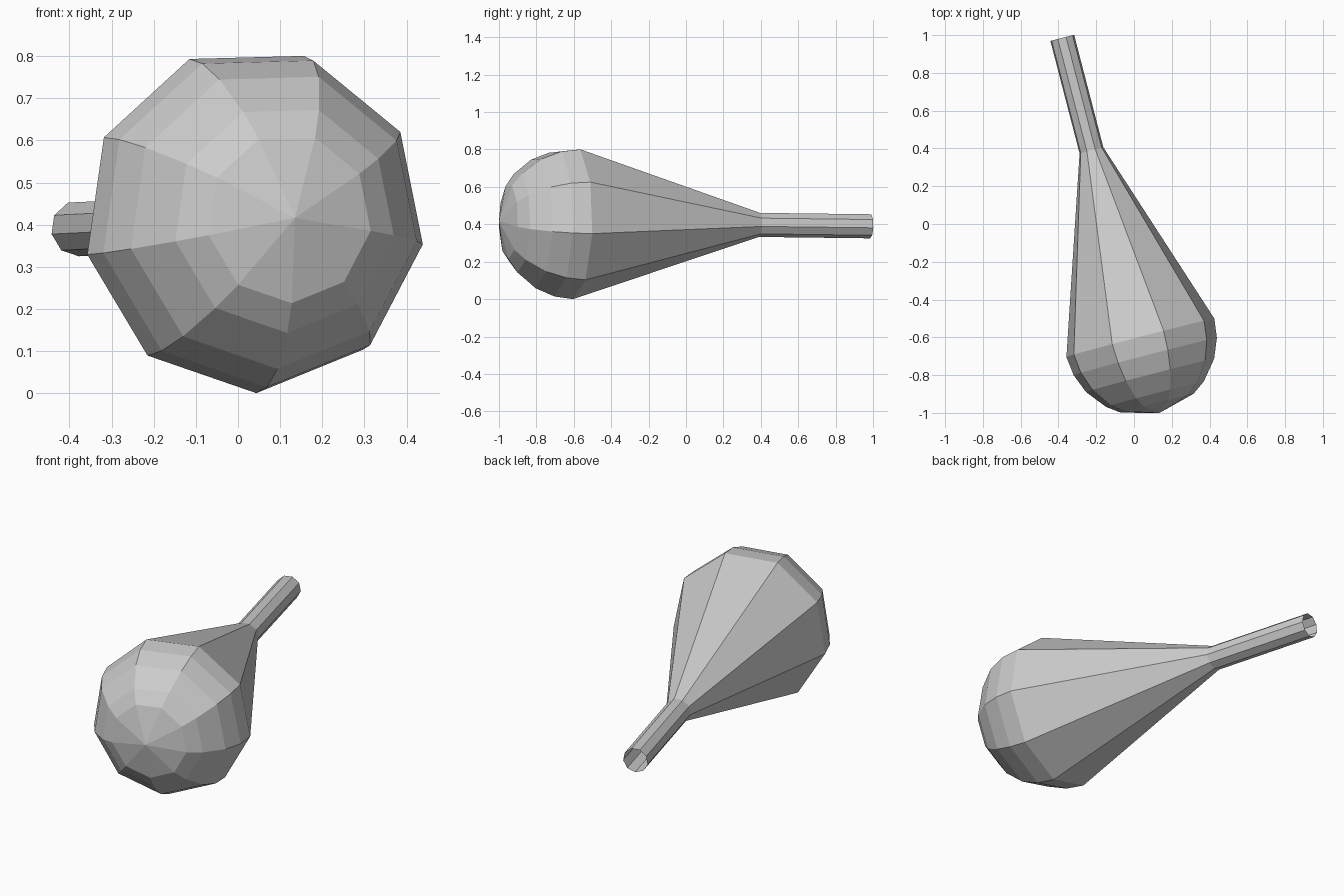
import bpy, bmesh, math
from mathutils import Vector

if "Cube" in bpy.data.objects:
    bpy.data.objects.remove(bpy.data.objects["Cube"])

SIDES = 9
PHASE = math.radians(271.5)
R = 0.411                       # radius of the round end

# Axis of the body, from the round tip to the open neck
tip = Vector((0.135, -1.0, 0.415))
end = Vector((-0.38, 0.985, 0.39))
axis = (end - tip).normalized()
length = (end - tip).length
side = axis.cross(Vector((0, 0, 1))).normalized()
up = side.cross(axis)

# Profile as (distance along axis, radius): hemisphere, cone, neck
profile = [(t, math.sqrt(R * R - (R - t) ** 2))
           for t in (0.053, R / 4, R / 2, 3 * R / 4, R)]
profile += [(1.436, 0.066), (length, 0.066)]

bm = bmesh.new()
pole = bm.verts.new(tip)
rings = []
for t, r in profile:
    ring = []
    for i in range(SIDES):
        a = PHASE + 2 * math.pi * i / SIDES
        ring.append(bm.verts.new(tip + axis * t + side * (r * math.cos(a)) + up * (r * math.sin(a))))
    rings.append(ring)

# Round tip fan, then bands up to the open neck
for i in range(SIDES):
    j = (i + 1) % SIDES
    bm.faces.new((pole, rings[0][i], rings[0][j]))
    for a, b in zip(rings, rings[1:]):
        bm.faces.new((a[i], b[i], b[j], a[j]))
bmesh.ops.recalc_face_normals(bm, faces=bm.faces)

# Rest on the ground
low = min(v.co.z for v in bm.verts)
bmesh.ops.translate(bm, verts=bm.verts, vec=(0, 0, -low))

mesh = bpy.data.meshes.new("bulb_with_neck")
bm.to_mesh(mesh)
bm.free()
bpy.context.collection.objects.link(bpy.data.objects.new("bulb_with_neck", mesh))
